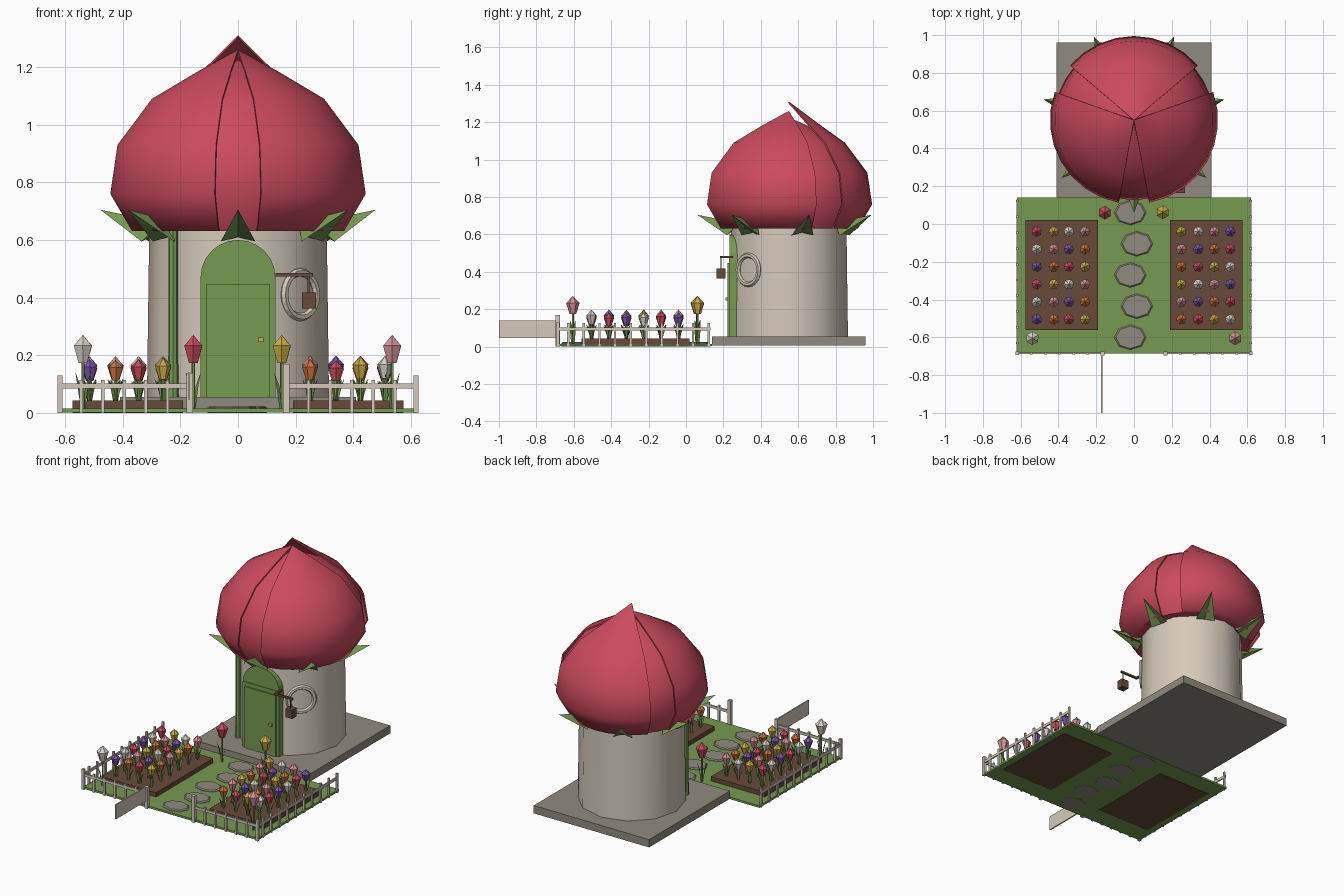
import bpy, bmesh, math, random
from mathutils import Vector, Matrix

if "Cube" in bpy.data.objects:
    bpy.data.objects.remove(bpy.data.objects["Cube"])

random.seed(3)
PI = math.pi
CY = 0.55  # tower centre in y


def mat(name, rgb):
    m = bpy.data.materials.new(name)
    m.diffuse_color = (*rgb, 1)
    m.use_nodes = True
    m.node_tree.nodes["Principled BSDF"].inputs["Base Color"].default_value = m.diffuse_color
    return m


RED = mat("petal_red", (0.60, 0.070, 0.110))
GREEN = mat("leaf_green", (0.18, 0.325, 0.08))
STONE = mat("stone_gray", (0.285, 0.26, 0.215))
CREAM = mat("cream", (0.66, 0.59, 0.49))
BROWN = mat("soil_brown", (0.135, 0.07, 0.042))
YELLOW = mat("yellow", (0.60, 0.42, 0.06))
ORANGE = mat("orange", (0.60, 0.17, 0.04))
PURPLE = mat("purple", (0.20, 0.09, 0.42))
PINK = mat("pink", (0.68, 0.29, 0.31))
WHITE = mat("white", (0.68, 0.64, 0.57))


def finish(name, bm, mats, smooth=None):
    bmesh.ops.recalc_face_normals(bm, faces=bm.faces)
    me = bpy.data.meshes.new(name)
    bm.to_mesh(me)
    bm.free()
    for m in mats:
        me.materials.append(m)
    if smooth:
        me.shade_smooth()
        me.set_sharp_from_angle(angle=math.radians(smooth))
    ob = bpy.data.objects.new(name, me)
    bpy.context.collection.objects.link(ob)
    return ob


def add_box(bm, x0, x1, y0, y1, z0, z1):
    m = Matrix.Translation(((x0 + x1) / 2, (y0 + y1) / 2, (z0 + z1) / 2))
    bmesh.ops.create_cube(bm, size=1, matrix=m @ Matrix.Diagonal((x1 - x0, y1 - y0, z1 - z0, 1)))


def box(name, m, *dims):
    bm = bmesh.new()
    add_box(bm, *dims)
    return finish(name, bm, [m])


def add_lathe(bm, prof, n, at=(0, 0), sx=1, sy=1, index=0):
    """Closed turned shape from (radius, height) points."""
    rings = [[bm.verts.new((at[0] + r * sx * math.cos(2 * PI * k / n),
                            at[1] + r * sy * math.sin(2 * PI * k / n), z))
              for k in range(n)] if r else [bm.verts.new((*at, z))] for r, z in prof]
    faces = []
    for a, b in zip(rings, rings[1:]):
        for k in range(n):
            j = (k + 1) % n
            if len(b) == 1:
                faces.append(bm.faces.new((a[k], a[j], b[0])))
            else:
                faces.append(bm.faces.new((a[k], a[j], b[j], b[k])))
    for ring in (rings[0], rings[-1]):
        if len(ring) > 1:
            faces.append(bm.faces.new(ring))
    for f in faces:
        f.material_index = index


# Ground: slab, lawn, soil beds and stepping stones
box("stone_slab", STONE, -0.41, 0.41, 0.14, 0.96, 0.005, 0.055)
box("lawn", GREEN, -0.62, 0.62, -0.685, 0.14, 0.002, 0.015)
for s in (-1, 1):
    x0, x1 = sorted((s * 0.19, s * 0.575))
    box("soil_bed", BROWN, x0, x1, -0.56, 0.02, 0.0, 0.043)
for i in range(5):
    bm = bmesh.new()
    add_lathe(bm, [(1, 0), (1, 0.018), (0.9, 0.024)], 8,
              (0.015 if i % 2 else -0.02, 0.06 - 0.165 * i), 0.085, 0.066)
    finish("stepping_stone", bm, [STONE])

# Tower wall
bm = bmesh.new()
add_lathe(bm, [(0.316, 0.05), (0.308, 0.64)], 12, (0, CY))
finish("tower_wall", bm, [CREAM], 40)


def petal(name, centre, half, scale, tip):
    """Curved shell segment of the bulb roof, coming to a point on top."""
    prof = [(0.30, 0.634), (0.37, 0.632), (0.445, 0.76), (0.42, 0.93),
            (0.30, 1.09), (0.14, 1.185 + (tip - 1.26) * 0.4)]
    n = 8
    bm = bmesh.new()
    rows = []
    for r, z in prof:
        row = []
        for k in range(n + 1):
            a = math.radians(centre + half * (2 * k / n - 1))
            row.append(bm.verts.new((r * scale * math.cos(a), CY + r * scale * math.sin(a), z)))
        rows.append(row)
    top = bm.verts.new((0, CY, tip))
    for a, b in zip(rows, rows[1:]):
        for k in range(n):
            bm.faces.new((a[k], a[k + 1], b[k + 1], b[k]))
    for k in range(n):
        bm.faces.new((rows[-1][k], rows[-1][k + 1], top))
    bmesh.ops.recalc_face_normals(bm, faces=bm.faces)
    bmesh.ops.solidify(bm, geom=bm.faces[:], thickness=0.008)
    finish(name, bm, [RED], 62)


# Bulb roof: three outer petals over three inner ones
for c, tip in ((90, 1.31), (210, 1.26), (330, 1.26)):
    petal("outer_petal", c, 49.5, 1.0, tip)
for c in (30, 150, 270):
    petal("inner_petal", c, 38, 0.95, 1.225)

# Seven sepals under the roof
for i in range(7):
    bm = bmesh.new()
    tip, left, right, ridge, low = [bm.verts.new(p) for p in (
        (0.49, 0, 0.705), (0.33, 0.06, 0.595), (0.33, -0.06, 0.595),
        (0.27, 0, 0.66), (0.31, 0, 0.61))]
    for f in ((tip, left, ridge), (tip, ridge, right), (tip, low, left),
              (tip, right, low), (left, low, ridge), (low, right, ridge)):
        bm.faces.new(f)
    ob = finish("sepal", bm, [GREEN])
    ob.location = (0, CY, 0)
    ob.rotation_euler = (0, 0, math.radians(270 + i * 360 / 7))

# Door: arched surround, panel and knob
bm = bmesh.new()
pts = [(-0.13, 0.055), (0.13, 0.055)] + [
    (0.13 * math.cos(a * PI / 12), 0.47 + 0.13 * math.sin(a * PI / 12)) for a in range(13)]
face = bm.faces.new([bm.verts.new((x, 0.233, z)) for x, z in pts])
ext = bmesh.ops.extrude_face_region(bm, geom=[face])
bmesh.ops.translate(bm, vec=(0, 0.09, 0), verts=[v for v in ext["geom"] if isinstance(v, bmesh.types.BMVert)])
finish("door_arch", bm, [GREEN])
box("door_lintel", GREEN, -0.13, 0.13, 0.229, 0.24, 0.45, 0.475)
box("door_panel", GREEN, -0.11, 0.11, 0.223, 0.24, 0.055, 0.448)
box("door_knob", YELLOW, 0.071, 0.089, 0.21, 0.225, 0.246, 0.262)

# Climbing stem on the wall
bm = bmesh.new()
add_lathe(bm, [(0.02, 0.05), (0.017, 0.2), (0.017, 0.64)], 8, (-0.225, 0.325))
finish("climbing_stem", bm, [GREEN], 40)

# Round window frame
bpy.ops.mesh.primitive_torus_add(major_radius=0.078, minor_radius=0.014, major_segments=20,
                                 minor_segments=6, location=(0.216, CY - 0.216, 0.41),
                                 rotation=(PI / 2, 0, PI / 4))
ring = bpy.context.object
ring.name = "window_frame"
ring.data.materials.append(CREAM)

# Hanging lantern
bm = bmesh.new()
add_box(bm, 0.13, 0.26, 0.181, 0.193, 0.473, 0.485)
add_box(bm, 0.13, 0.142, 0.181, 0.25, 0.473, 0.485)
add_box(bm, 0.242, 0.248, 0.184, 0.190, 0.41, 0.475)
add_box(bm, 0.222, 0.27, 0.164, 0.21, 0.363, 0.418)
finish("lantern", bm, [BROWN])

# Fence: side runs, front runs and gate posts
bm = bmesh.new()
for s in (-1, 1):
    x = s * 0.618
    add_box(bm, x - 0.004, x + 0.004, -0.685, 0.13, 0.085, 0.102)
    for i in range(10):
        y = -0.63 + i * 0.0835
        add_box(bm, x - 0.006, x + 0.006, y - 0.006, y + 0.006, 0, 0.125)
    add_box(bm, x - 0.009, x + 0.009, -0.694, -0.676, 0, 0.13)
    a, b = sorted((s * 0.17, s * 0.618))
    add_box(bm, a, b, -0.689, -0.681, 0.085, 0.102)
    for i in range(1, 6):
        px = s * (0.17 + i * 0.0747)
        add_box(bm, px - 0.006, px + 0.006, -0.691, -0.679, 0, 0.115)
    g = s * 0.167
    add_box(bm, g - 0.011, g + 0.011, -0.697, -0.675, 0, 0.17 if s > 0 else 0.138)
finish("fence", bm, [CREAM])
box("open_gate", CREAM, -0.174, -0.166, -1.0, -0.695, 0.047, 0.14)


def flower_mesh(colour, width, head, height):
    """Stem, two blades and a faceted bud."""
    bm = bmesh.new()
    add_lathe(bm, [(0.006, 0), (0.006, height - head)], 5, index=1)
    z = height - head
    add_lathe(bm, [(width * 0.24, z), (width * 0.5, z + head * 0.62),
                   (width * 0.38, z + head * 0.7), (0, height)], 6)
    for s in (-1, 1):
        pts = [bm.verts.new((s * x, y, q * height)) for x, y, q in
               ((0.004, -0.008, 0), (0.004, 0.008, 0), (0.014, 0.010, 0.3),
                (0.030, 0.0, 0.5), (0.014, -0.010, 0.3))]
        bm.faces.new(pts).material_index = 1
    ob = finish("flower", bm, [colour, GREEN])
    me = ob.data
    bpy.data.objects.remove(ob)
    return me


def plant(name, me, x, y, z, turn, tall=1):
    ob = bpy.data.objects.new(name, me)
    ob.location, ob.rotation_euler, ob.scale = (x, y, z), (0, 0, turn), (1, 1, tall)
    bpy.context.collection.objects.link(ob)


# Bed flowers in diagonal colour order
small = [flower_mesh(c, 0.056, 0.075, 0.148) for c in (RED, YELLOW, WHITE, PINK, PURPLE, ORANGE)]
for side, xs in enumerate(((-0.515, -0.425, -0.345, -0.26), (0.25, 0.34, 0.425, 0.51))):
    for r in range(6):
        for c, x in enumerate(xs):
            plant("bed_flower", small[(side + c + 2 * r) % 6], x, -0.04 - 0.093 * r, 0.042,
                  random.uniform(0, 6), random.uniform(0.93, 1.06))

# Four tall flowers
for colour, x, y in ((RED, -0.155, 0.06), (YELLOW, 0.152, 0.062),
                     (WHITE, -0.538, -0.605), (PINK, 0.535, -0.605)):
    plant("tall_flower", flower_mesh(colour, 0.072, 0.098, 0.258), x, y, 0.013, 0.5)
